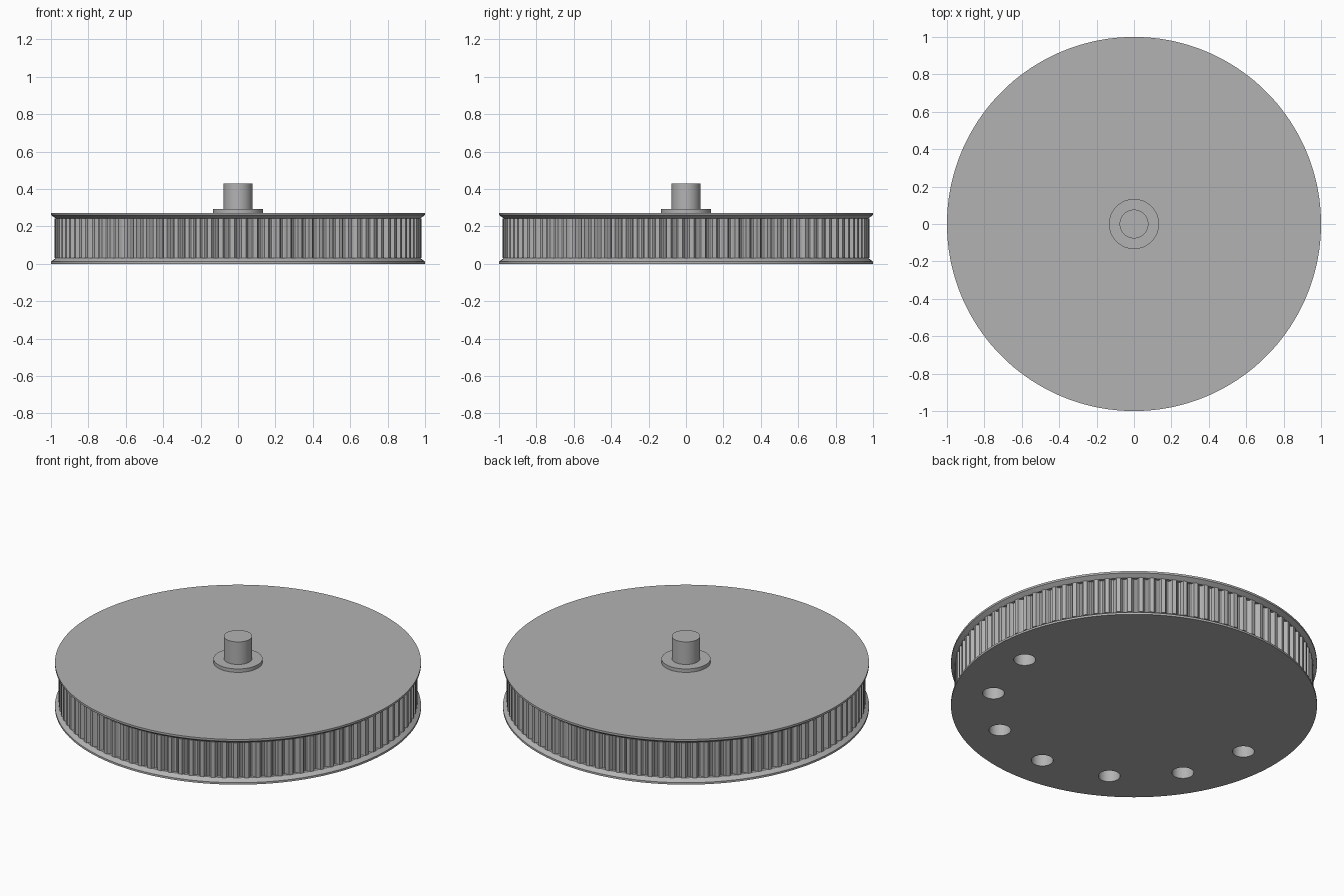
import bpy, bmesh, math

cube = bpy.data.objects.get("Cube")
if cube:
    bpy.data.objects.remove(cube)

grey = bpy.data.materials.new("plain_grey")
grey.use_nodes = True
GREY = (0.45, 0.45, 0.45, 1)
grey.diffuse_color = GREY
grey.node_tree.nodes["Principled BSDF"].inputs["Base Color"].default_value = GREY

TEETH = 100
TIP, ROOT = 0.98, 0.957
HOLES = 7


def finish(name, bm):
    bmesh.ops.recalc_face_normals(bm, faces=bm.faces)
    mesh = bpy.data.meshes.new(name)
    bm.to_mesh(mesh)
    bm.free()
    ob = bpy.data.objects.new(name, mesh)
    bpy.context.collection.objects.link(ob)
    mesh.materials.append(grey)
    return ob


def smooth(ob):
    bpy.ops.object.select_all(action='DESELECT')
    ob.select_set(True)
    bpy.context.view_layer.objects.active = ob
    bpy.ops.object.shade_smooth_by_angle(angle=math.radians(30))


def stack(name, rings):
    """Solid with capped ends, skinned through equal-length rings of points."""
    bm = bmesh.new()
    loops = [[bm.verts.new(p) for p in ring] for ring in rings]
    n = len(loops[0])
    for a, b in zip(loops, loops[1:]):
        for i in range(n):
            j = (i + 1) % n
            bm.faces.new((a[i], a[j], b[j], b[i]))
    bm.faces.new(loops[0][::-1])
    bm.faces.new(loops[-1])
    return finish(name, bm)


def circle(r, z, n, x=0, y=0):
    return [(x + r * math.cos(math.tau * i / n), y + r * math.sin(math.tau * i / n), z)
            for i in range(n)]


def turned(name, profile, n=128, x=0, y=0):
    return stack(name, [circle(r, z, n, x, y) for r, z in profile])


def toothed_outline(z):
    # Round-bottomed grooves between narrow flat lands
    pts = []
    groove = [(-0.32, 0), (-0.25, 0.5), (-0.14, 0.88), (0, 1), (0.14, 0.88), (0.25, 0.5), (0.32, 0)]
    for t in range(TEETH):
        for f, depth in groove:
            a = math.tau * (t + f) / TEETH
            r = TIP + (ROOT - TIP) * depth
            pts.append((r * math.cos(a), r * math.sin(a), z))
    return pts


# Pulley body: two bevelled flanges around a toothed drum
lower_flange = turned("lower_flange", [(1, 0), (1, 0.012), (0.975, 0.03)], 180)
upper_flange = turned("upper_flange", [(0.975, 0.243), (1, 0.261), (1, 0.273)], 180)
drum = stack("toothed_drum", [toothed_outline(0.03), toothed_outline(0.243)])

# Half ring of blind holes in the underside
for k in range(HOLES):
    a = -math.pi * k / (HOLES - 1)
    cutter = turned("hole_cutter", [(0.06, -0.05), (0.06, 0.2)], 32,
                    0.78 * math.cos(a), 0.78 * math.sin(a))
    cutter.hide_render = True
    cutter.hide_set(True)
    for part in (lower_flange, drum):
        cut = part.modifiers.new("hole", 'BOOLEAN')
        cut.object = cutter
        cut.solver = 'EXACT'

# Apply the cuts and drop the cutters
for part in (lower_flange, drum):
    deps = bpy.context.evaluated_depsgraph_get()
    part.data = bpy.data.meshes.new_from_object(part.evaluated_get(deps))
    part.modifiers.clear()
for ob in [o for o in bpy.data.objects if o.name.startswith("hole_cutter")]:
    bpy.data.objects.remove(ob)

# Shoulder and shaft on top
shoulder = turned("shaft_shoulder", [(0.134, 0.273), (0.134, 0.294)], 64)
shaft = turned("shaft", [(0.077, 0.294), (0.077, 0.43)], 64)

for part in (lower_flange, upper_flange, drum, shoulder, shaft):
    smooth(part)
